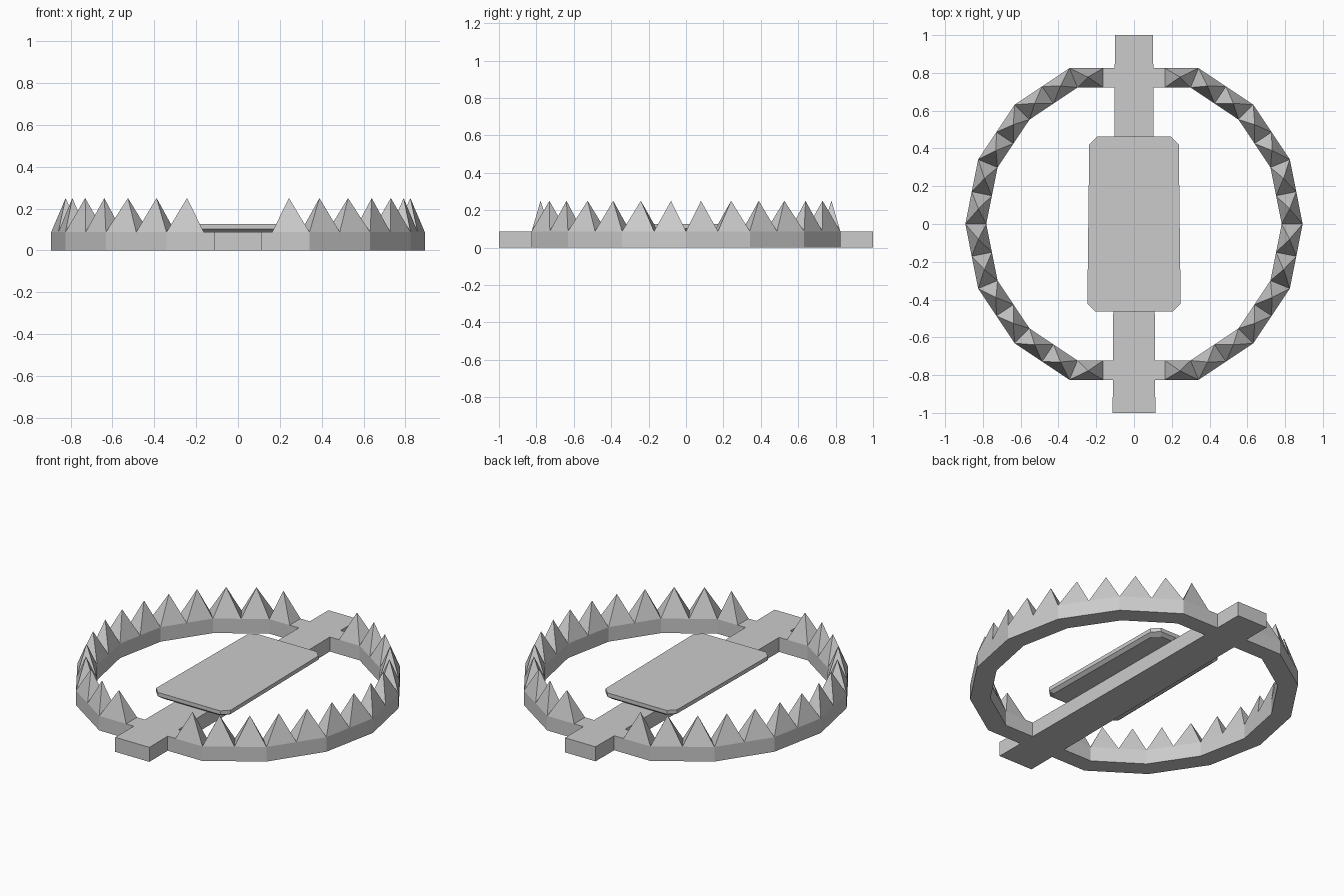
import bpy, bmesh, math
from mathutils import Vector

cube = bpy.data.objects.get("Cube")
if cube:
    bpy.data.objects.remove(cube, do_unlink=True)

BASE_H = 0.087     # height of bar and jaw bands
TIP_H = 0.25       # height of the tooth tips

steel = bpy.data.materials.new("light grey steel")
steel.use_nodes = True
GREY = (0.6, 0.6, 0.6, 1.0)
steel.diffuse_color = GREY
steel.node_tree.nodes["Principled BSDF"].inputs["Base Color"].default_value = GREY


def finish(name, bm):
    bmesh.ops.recalc_face_normals(bm, faces=bm.faces)
    mesh = bpy.data.meshes.new(name)
    bm.to_mesh(mesh)
    bm.free()
    mesh.materials.append(steel)
    obj = bpy.data.objects.new(name, mesh)
    bpy.context.collection.objects.link(obj)
    return obj


def loft(name, layers):
    """Closed solid through horizontal outlines, each given as (z, points)."""
    bm = bmesh.new()
    rings = [[bm.verts.new((x, y, z)) for x, y in pts] for z, pts in layers]
    n = len(rings[0])
    for low, high in zip(rings, rings[1:]):
        for i in range(n):
            j = (i + 1) % n
            bm.faces.new((low[i], low[j], high[j], high[i]))
    bm.faces.new(rings[0])
    bm.faces.new(rings[-1])
    return finish(name, bm)


def jaw_path(radius):
    """Half ring from front to back, split in the middle of every side."""
    corners = [Vector((radius * math.cos(a), radius * math.sin(a)))
               for a in (math.radians(22.5 * k) for k in range(-3, 4))]
    y = corners[-1].y
    path = [Vector((0.10, -y)), Vector((0.163, -y))]
    for a, b in zip(corners, corners[1:]):
        path += [a, (a + b) / 2]
    return path + [corners[-1], Vector((0.163, y)), Vector((0.10, y))]


def jaw(name, side):
    """Band of rectangular section with a pyramid tooth on each cell."""
    bm = bmesh.new()
    rows = []
    for o, i in zip(jaw_path(0.893), jaw_path(0.782)):
        rows.append([bm.verts.new((side * p.x, p.y, z)) for p, z in
                     ((o, 0), (o, BASE_H), (i, BASE_H), (i, 0))])
    teeth = []
    for k, (a, b) in enumerate(zip(rows, rows[1:])):
        for s in range(4):
            t = (s + 1) % 4
            face = bm.faces.new((a[s], a[t], b[t], b[s]))
            if s == 1 and 0 < k < len(rows) - 2:
                teeth.append(face)
    bm.faces.new(rows[0])
    bm.faces.new(rows[-1])
    # Raise the centre of each top cell into a tooth
    for v in bmesh.ops.poke(bm, faces=teeth)["verts"]:
        v.co.z = TIP_H
    return finish(name, bm)


def plate_outline(inset):
    """Slightly tapered rectangle with cut corners."""
    c, y = 0.04, 0.462 - inset
    front, back = 0.247 - inset, 0.237 - inset
    right = [(front - c, -y), (front, -y + c), (back, y - c), (back - c, y)]
    return right + [(-x, py) for x, py in reversed(right)]


# Toothed jaws
jaw("left_jaw", 1)
jaw("right_jaw", -1)

# Base bar, a little wider at the front
bar = [(-0.113, -1), (0.113, -1), (0.101, 1), (-0.101, 1)]
loft("base_bar", [(0, bar), (BASE_H, bar)])

# Trigger plate with a bevelled underside
loft("trigger_plate", [(0.086, plate_outline(0.02)),
                       (0.102, plate_outline(0)),
                       (0.125, plate_outline(0))])
